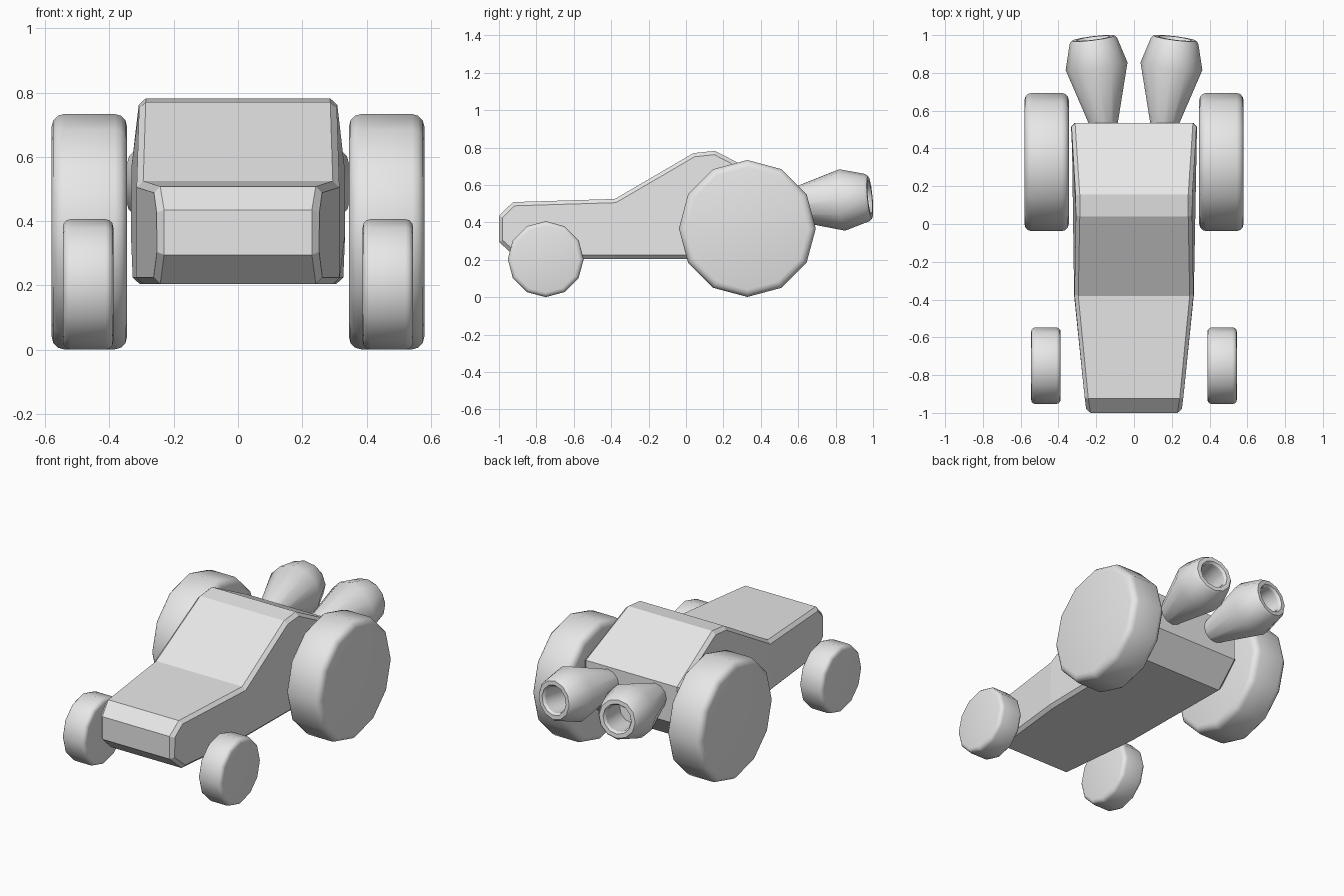
import bpy, bmesh, math
from mathutils import Vector

old = bpy.data.objects.get("Cube")
if old:
    bpy.data.objects.remove(old, do_unlink=True)

# Single plain grey finish
grey = bpy.data.materials.new("plain grey")
grey.use_nodes = True
grey.diffuse_color = (0.8, 0.8, 0.8, 1)
grey.node_tree.nodes["Principled BSDF"].inputs["Base Color"].default_value = (0.8, 0.8, 0.8, 1)


def finish(bm, name, smooth_angle=None):
    bmesh.ops.recalc_face_normals(bm, faces=bm.faces[:])
    mesh = bpy.data.meshes.new(name)
    bm.to_mesh(mesh)
    bm.free()
    mesh.materials.append(grey)
    ob = bpy.data.objects.new(name, mesh)
    bpy.context.collection.objects.link(ob)
    if smooth_angle:
        bpy.ops.object.select_all(action='DESELECT')
        ob.select_set(True)
        bpy.context.view_layer.objects.active = ob
        bpy.ops.object.shade_smooth_by_angle(angle=math.radians(smooth_angle))
    return ob


# Body: side profile as (y, z, half width), with chamfered side edges
profile = [
    (-1.0, 0.30, 0.25), (-1.0, 0.44, 0.25), (-0.925, 0.513, 0.262),
    (-0.38, 0.53, 0.315), (0.04, 0.775, 0.307), (0.155, 0.787, 0.307),
    (0.535, 0.59, 0.332), (0.535, 0.36, 0.335), (0.40, 0.21, 0.327),
    (-0.38, 0.21, 0.317), (-0.90, 0.21, 0.262),
]
bm = bmesh.new()
right = [bm.verts.new((-w, y, z)) for y, z, w in profile]
left = [bm.verts.new((w, y, z)) for y, z, w in profile]
n = len(profile)
for i in range(n):
    j = (i + 1) % n
    bm.faces.new((right[i], right[j], left[j], left[i]))
rims = []
for side in (right, left):
    bm.faces.new([side[i] for i in (10, 0, 1, 2, 3, 9)])
    bm.faces.new([side[i] for i in range(3, 10)])
    rims += [bm.edges.get((side[i], side[(i + 1) % n])) for i in range(n)]
bmesh.ops.recalc_face_normals(bm, faces=bm.faces[:])
bmesh.ops.bevel(bm, geom=rims, offset=0.02, segments=1, affect='EDGES', profile=0.5)
finish(bm, "body")


# Wheel: twelve-sided drum along x with rounded rims
def wheel(name, x0, x1, y, z, radius, bevel):
    bm = bmesh.new()
    rings = []
    for x in (x0, x1):
        rings.append([bm.verts.new((x, y + radius * math.sin(math.tau * k / 12),
                                    z + radius * math.cos(math.tau * k / 12)))
                      for k in range(12)])
    a, b = rings
    for k in range(12):
        m = (k + 1) % 12
        bm.faces.new((a[k], a[m], b[m], b[k]))
    for ring in rings:
        bm.faces.new(ring)
    edges = [bm.edges.get((r[k], r[(k + 1) % 12])) for r in rings for k in range(12)]
    bmesh.ops.recalc_face_normals(bm, faces=bm.faces[:])
    bmesh.ops.bevel(bm, geom=edges, offset=bevel, segments=3, affect='EDGES', profile=0.5)
    finish(bm, name, 35)


# Exhaust: lathed profile of (distance, radius) along a tilted axis
def exhaust(name, side):
    axis = Vector((side * 0.125, 1.0, 0.095)).normalized()
    u = axis.cross(Vector((0, 0, 1))).normalized()
    v = u.cross(axis)
    start = Vector((side * 0.15, 0.45, 0.488))
    steps = [(0, 0.052), (0.39, 0.165), (0.525, 0.127), (0.54, 0.115),
             (0.54, 0.09), (0.525, 0.08), (0.36, 0.078)]
    bm = bmesh.new()
    rings = []
    for d, r in steps:
        rings.append([bm.verts.new(start + axis * d
                                   + u * r * math.cos(math.tau * k / 12)
                                   + v * r * math.sin(math.tau * k / 12))
                      for k in range(12)])
    for a, b in zip(rings, rings[1:]):
        for k in range(12):
            m = (k + 1) % 12
            bm.faces.new((a[k], a[m], b[m], b[k]))
    bm.faces.new(rings[0])
    bm.faces.new(rings[-1])
    finish(bm, name, 32)


for label, s in (("left", 1), ("right", -1)):
    wheel("rear_wheel_" + label, s * 0.345, s * 0.58, 0.328, 0.372, 0.366, 0.038)
    wheel("front_wheel_" + label, s * 0.388, s * 0.545, -0.75, 0.208, 0.203, 0.024)
    exhaust("exhaust_" + label, s)

# Stand the wheels exactly on the ground
bpy.context.view_layer.update()
parts = [o for o in bpy.context.collection.objects
         if o.type == 'MESH' and o.name.split("_")[0] in ("body", "rear", "front", "exhaust")]
low = min(v.co.z for o in parts for v in o.data.vertices)
for o in parts:
    for vert in o.data.vertices:
        vert.co.z -= low
